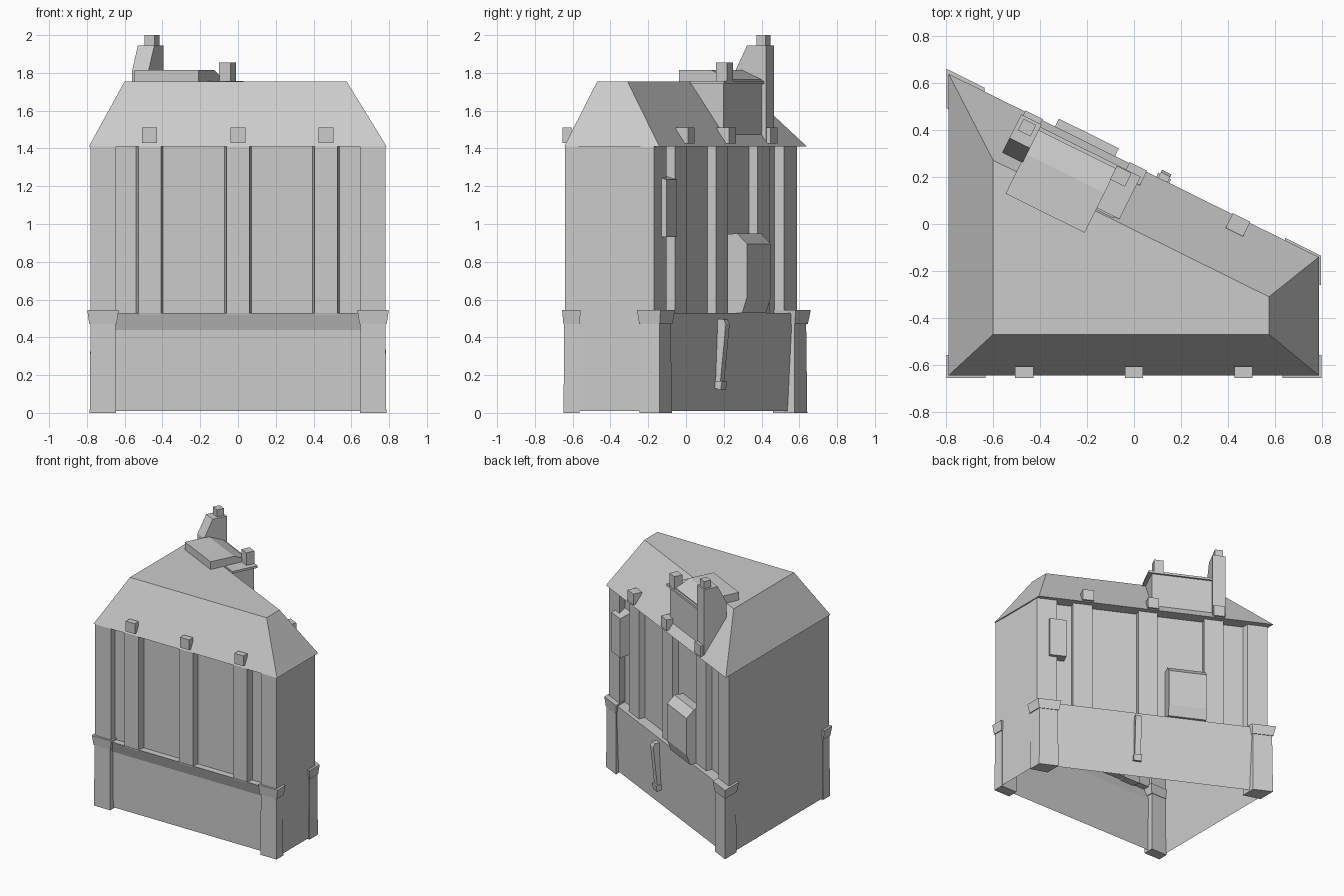
import bpy, bmesh, math

if "Cube" in bpy.data.objects:
    bpy.data.objects.remove(bpy.data.objects["Cube"])

# slanted back line: s runs along it, t points outwards from it
SLOPE, Y0 = -0.495, 0.249
A = math.atan(SLOPE)
C, S = math.cos(A), math.sin(A)


def back(s, t, z):
    return (s * C - t * S, Y0 + s * S + t * C, z)


def loft(name, rings, bottom=True, top=True):
    """Join stacked rings of points into one closed or open mesh."""
    bm = bmesh.new()
    vs = [[bm.verts.new(p) for p in r] for r in rings]
    n = len(rings[0])
    for a, b in zip(vs, vs[1:]):
        for i in range(n):
            j = (i + 1) % n
            bm.faces.new((a[i], a[j], b[j], b[i]))
    if bottom:
        bm.faces.new(vs[0][::-1])
    if top:
        bm.faces.new(vs[-1])
    bmesh.ops.recalc_face_normals(bm, faces=bm.faces)
    me = bpy.data.meshes.new(name)
    bm.to_mesh(me)
    bm.free()
    ob = bpy.data.objects.new(name, me)
    bpy.context.collection.objects.link(ob)
    return ob


def plan(x0, x1, yf, t, z):
    """Building outline: straight front, slanted back offset by t."""
    yb = lambda x: Y0 + SLOPE * x + t / C
    return [(x0, yf, z), (x1, yf, z), (x1, yb(x1), z), (x0, yb(x0), z)]


def prism(name, poly, z0, z1):
    return loft(name, [[(x, y, z) for x, y in poly] for z in (z0, z1)])


def back_box(name, s0, s1, t0, t1, z0, z1):
    return loft(name, [[back(s, t, z) for s, t in ((s0, t0), (s1, t0), (s1, t1), (s0, t1))]
                       for z in (z0, z1)])


def back_profile(name, prof, s0, s1):
    """Side profile of (t, z) points extruded along the back line."""
    return loft(name, [[back(s, t, z) for t, z in prof] for s in (s0, s1)])


# base and upper walls as one shell, open underneath
loft("walls", [plan(-.777, .777, -.61, -.03, .01), plan(-.777, .777, -.61, -.013, .44),
               plan(-.777, .777, -.64, -.01, .53), plan(-.777, .777, -.59, -.09, .53),
               plan(-.777, .777, -.59, -.09, 1.41)], bottom=False, top=False)

# hipped roof with flat top
loft("roof", [plan(-.79, .787, -.645, 0, 1.41), plan(-.6, .575, -.47, -.246, 1.755)])

# corner posts of the base with flared caps
posts = {
    "front_left": [(-.785, -.648), (-.645, -.648), (-.645, -.565), (-.785, -.565)],
    "front_right": [(.645, -.648), (.785, -.648), (.785, -.565), (.645, -.565)],
    "back_right": [(.655, -.2), (.785, -.245), (.785, -.14), (.655, -.075)],
    "back_left": [(-.785, .5), (-.65, .46), (-.65, .575), (-.785, .642)],
}
for key, poly in posts.items():
    cx = sum(p[0] for p in poly) / 4
    cy = sum(p[1] for p in poly) / 4
    loft("base_post_" + key,
         [[(cx + (x - cx) * k, cy + (y - cy) * k, z) for x, y in poly]
          for k, z in ((1, 0), (.94, .47), (1.03, .47), (1.19, .545))])

# upper corner posts
for sx, key in ((-1, "left"), (1, "right")):
    prism("upper_post_front_" + key, [(sx * .645, -.64), (sx * .78, -.64),
                                      (sx * .78, -.57), (sx * .645, -.57)], .5, 1.41)
prism("upper_post_back_right", [(.78, -.24), (.78, -.17), (.645, -.103), (.645, -.18)], .5, 1.41)
prism("upper_post_back_left", [(-.78, .5), (-.78, .587), (-.645, .52), (-.645, .44)], .5, 1.41)

# front columns and roof beam ends
for i, x in enumerate((-.468, 0, .466)):
    prism(f"front_column_{i}", [(x - .073, -.58), (x - .06, -.638),
                                (x + .06, -.638), (x + .073, -.58)], .52, 1.41)
    prism(f"front_beam_end_{i}", [(x - .039, -.655), (x + .039, -.655),
                                  (x + .039, -.607), (x - .039, -.607)], 1.43, 1.51)

# back columns and roof beam ends
for i, s in enumerate((-.445, .05, .54)):
    back_box(f"back_column_{i}", s - .073, s + .073, -.1, -.04, .52, 1.41)
    back_box(f"back_beam_end_{i}", s - .073, s + .01, -.065, .005, 1.425, 1.51)

# bay, window box and hanging bracket on the back
back_profile("bay", [(-.1, .53), (.01, .53), (.037, .61), (.037, .895),
                     (-.02, .95), (-.1, .945)], -.375, -.09)
back_profile("window_box", [(-.1, .94), (.0, .93), (.0, 1.235), (-.1, 1.265)], .67, .795)
back_profile("bracket", [(-.04, .5), (.025, .495), (.037, .47), (.005, .17), (-.04, .17)],
             .115, .16)
back_profile("bracket_foot", [(-.035, .17), (.018, .17), (.01, .12), (-.035, .135)], .107, .168)

# dormer with stepped roof plates
back_box("dormer", -.435, .02, -.3, -.045, 1.44, 1.745)
back_box("dormer_eave", -.435, .046, -.232, -.03, 1.74, 1.757)
back_profile("dormer_roof", [(-.35, 1.74), (-.35, 1.815), (-.16, 1.815),
                             (-.045, 1.765), (-.045, 1.74)], -.437, -.061)

# chimneys
back_profile("tall_chimney", [(-.018, 1.42), (-.018, 1.945), (-.13, 1.945),
                              (-.2, 1.81), (-.2, 1.6)], -.527, -.43)
back_box("tall_chimney_pot", -.51, -.45, -.085, -.03, 1.94, 2.0)
back_box("small_chimney", -.065, .005, -.098, -.033, 1.74, 1.855)
